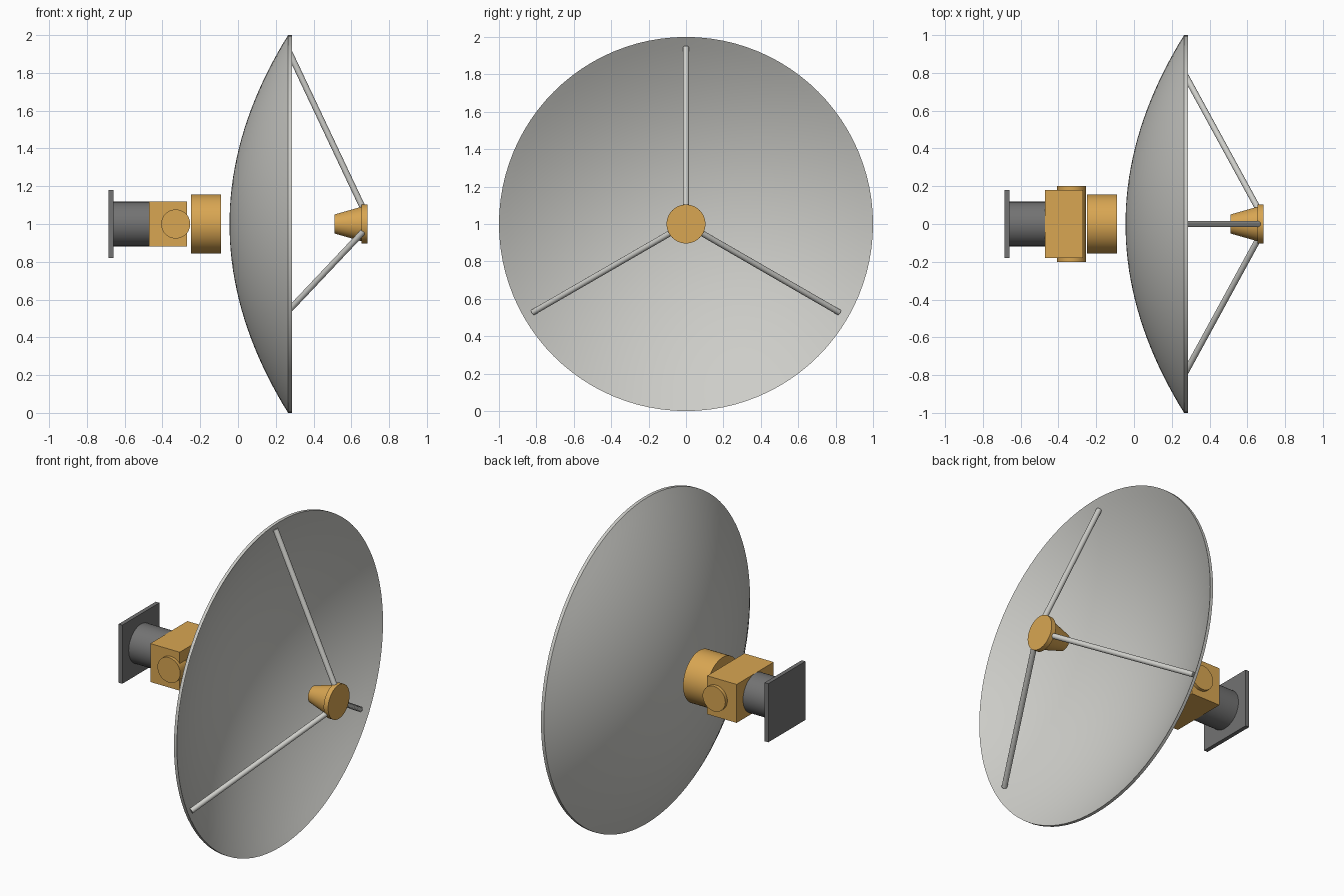
import bpy
import bmesh
import math
from mathutils import Vector, Matrix

if "Cube" in bpy.data.objects:
    bpy.data.objects.remove(bpy.data.objects["Cube"], do_unlink=True)


def material(name, rgb):
    mat = bpy.data.materials.new(name)
    mat.use_nodes = True
    color = (*rgb, 1)
    mat.diffuse_color = color
    mat.node_tree.nodes["Principled BSDF"].inputs["Base Color"].default_value = color
    return mat


PALE = material("pale grey", (0.61, 0.61, 0.58))
GOLD = material("gold", (0.69, 0.38, 0.085))
DARK = material("dark grey", (0.17, 0.17, 0.17))
CENTRE = Vector((0, 0, 1))


def finish(name, bm, mat, smooth=True):
    mesh = bpy.data.meshes.new(name)
    bmesh.ops.recalc_face_normals(bm, faces=bm.faces)
    bm.to_mesh(mesh)
    bm.free()
    mesh.materials.append(mat)
    obj = bpy.data.objects.new(name, mesh)
    bpy.context.collection.objects.link(obj)
    if smooth:
        bpy.ops.object.select_all(action="DESELECT")
        obj.select_set(True)
        bpy.context.view_layer.objects.active = obj
        bpy.ops.object.shade_smooth_by_angle(angle=math.radians(35))
    return obj


def lathe(name, profile, mat, steps=64):
    """Spin (x, radius) points around the dish axis."""
    bm = bmesh.new()
    verts = [bm.verts.new(CENTRE + Vector((x, 0, r))) for x, r in profile]
    edges = [bm.edges.new(pair) for pair in zip(verts, verts[1:])]
    bmesh.ops.spin(bm, geom=verts + edges, cent=CENTRE, axis=(1, 0, 0),
                   angle=math.tau, steps=steps, use_duplicate=False)
    bmesh.ops.remove_doubles(bm, verts=bm.verts, dist=0.0002)
    return finish(name, bm, mat)


def rod(name, start, end, radius, mat, sides=48):
    start, end = Vector(start), Vector(end)
    axis = end - start
    turn = Vector((0, 0, 1)).rotation_difference(axis).to_matrix().to_4x4()
    bm = bmesh.new()
    bmesh.ops.create_cone(bm, cap_ends=True, segments=sides, radius1=radius,
                          radius2=radius, depth=axis.length,
                          matrix=Matrix.Translation((start + end) / 2) @ turn)
    return finish(name, bm, mat)


def box(name, x0, x1, half_y, half_z, mat):
    bm = bmesh.new()
    bmesh.ops.create_cube(bm, size=1)
    bmesh.ops.scale(bm, vec=(x1 - x0, 2 * half_y, 2 * half_z), verts=bm.verts)
    bmesh.ops.translate(bm, vec=((x0 + x1) / 2, 0, 1), verts=bm.verts)
    return finish(name, bm, mat, smooth=False)


# Parabolic reflector: back skin, thin rim, front skin
RINGS = 20
radii = [i / RINGS for i in range(RINGS + 1)]
back = [(-0.045 + 0.31 * r * r, r) for r in radii]
front = [(-0.025 + 0.31 * r * r, r) for r in reversed(radii)]
lathe("dish", back + front, PALE, steps=96)

# Feed horn with its end flange
lathe("feed_horn", [(0.51, 0), (0.51, 0.05), (0.656, 0.092), (0.656, 0)], GOLD)
lathe("feed_flange", [(0.655, 0), (0.655, 0.104), (0.685, 0.104), (0.685, 0)], GOLD)

# Three struts from the dish to the feed
for i, label in enumerate(("top", "left", "right")):
    angle = i * math.tau / 3
    out = Vector((0, math.sin(angle), math.cos(angle)))
    rod(label + "_strut", CENTRE + out * 0.945 + Vector((0.255, 0, 0)),
        CENTRE + out * 0.09 + Vector((0.659, 0, 0)), 0.016, PALE, sides=16)

# Pointing mount behind the dish
rod("dish_collar", (-0.25, 0, 1), (-0.09, 0, 1), 0.157, GOLD)
box("gimbal_block", -0.47, -0.27, 0.18, 0.118, GOLD)
rod("gimbal_pivot", (-0.33, -0.2, 1), (-0.33, 0.2, 1), 0.077, GOLD)
rod("mount_post", (-0.665, 0, 1), (-0.465, 0, 1), 0.118, DARK)
box("mount_plate", -0.685, -0.66, 0.18, 0.18, DARK)
